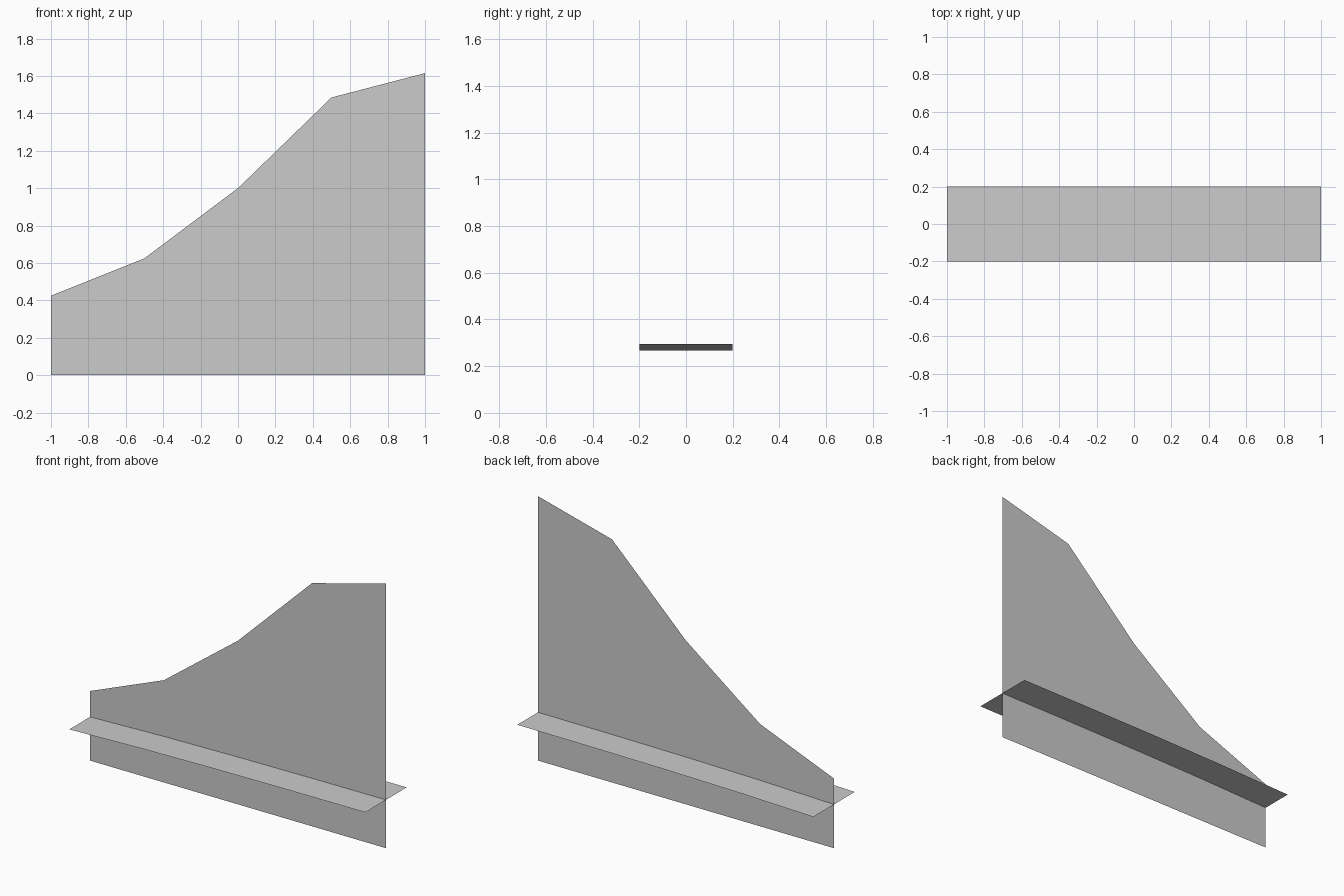
import bpy

cube = bpy.data.objects.get("Cube")
if cube:
    bpy.data.objects.remove(cube, do_unlink=True)

# One plain grey for both sheets
grey = bpy.data.materials.new("light_grey")
grey.use_nodes = True
colour = (0.6, 0.6, 0.6, 1)
grey.diffuse_color = colour
grey.node_tree.nodes["Principled BSDF"].inputs["Base Color"].default_value = colour


def sheet(name, edge_a, edge_b, smooth=False):
    """Thin sheet of quads bridging two matching edge paths."""
    n = len(edge_a)
    faces = [(i, i + 1, n + i + 1, n + i) for i in range(n - 1)]
    mesh = bpy.data.meshes.new(name)
    mesh.from_pydata(edge_a + edge_b, [], faces)
    mesh.materials.append(grey)
    for p in mesh.polygons:
        p.use_smooth = smooth
    obj = bpy.data.objects.new(name, mesh)
    bpy.context.collection.objects.link(obj)
    return obj


stations = [-1, -0.5, 0, 0.5, 1]
fin_tops = [0.425, 0.625, 1.0, 1.485, 1.615]
wing_heights = [0.267, 0.281, 0.289, 0.293, 0.295]
half_width = 0.2

# Upright fin with a swept top edge
sheet("vertical_fin",
      [(x, 0, 0) for x in stations],
      [(x, 0, z) for x, z in zip(stations, fin_tops)])

# Gently curved strip crossing the fin
sheet("horizontal_wing",
      [(x, -half_width, z) for x, z in zip(stations, wing_heights)],
      [(x, half_width, z) for x, z in zip(stations, wing_heights)],
      smooth=True)
